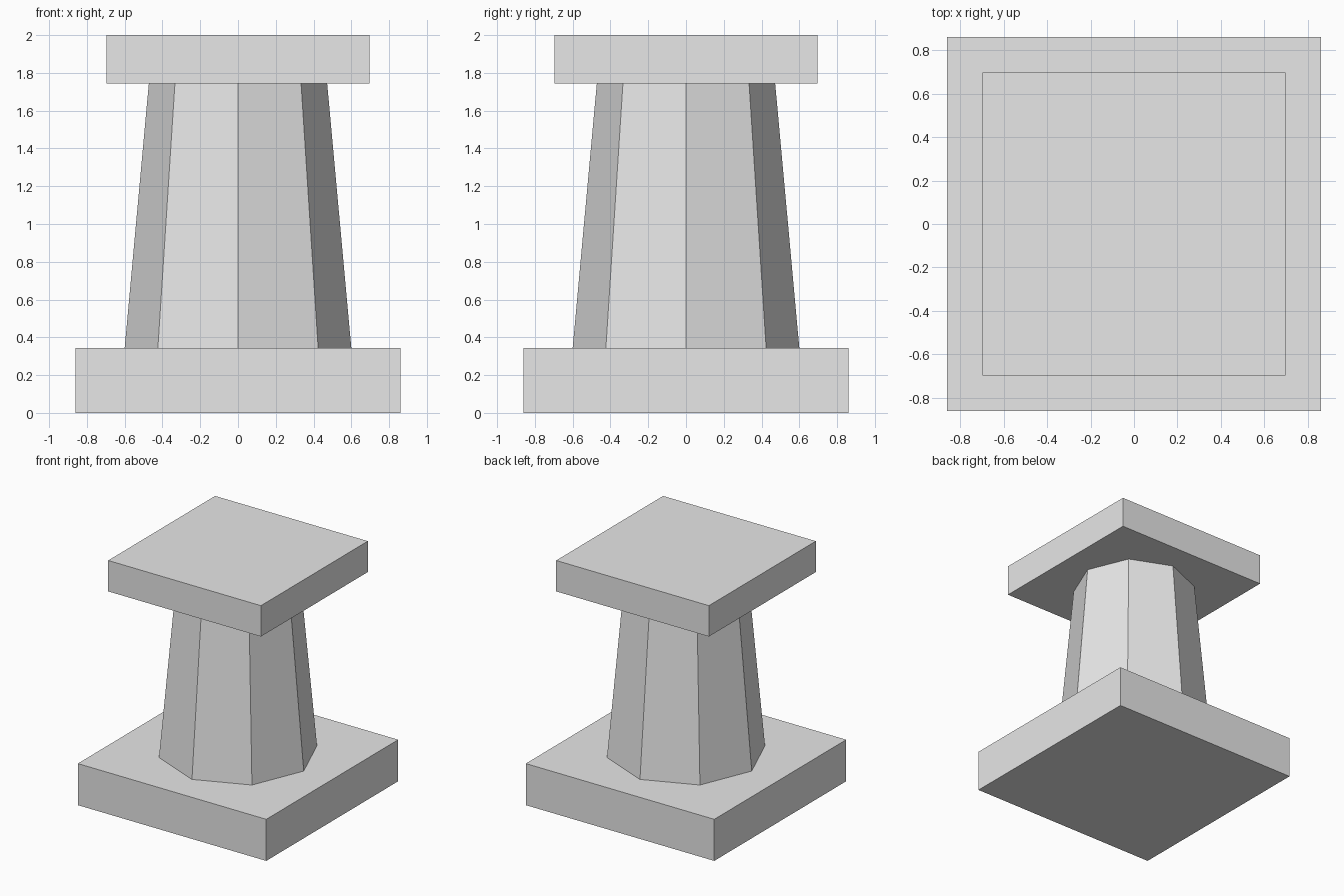
import bpy

default_cube = bpy.data.objects.get("Cube")
if default_cube:
    bpy.data.objects.remove(default_cube, do_unlink=True)

# One plain grey for the whole pedestal
stone = bpy.data.materials.new("light_grey_stone")
stone.use_nodes = True
grey = (0.8, 0.8, 0.8, 1.0)
stone.diffuse_color = grey
stone.node_tree.nodes["Principled BSDF"].inputs["Base Color"].default_value = grey

BASE_TOP, CAP_BOTTOM, CAP_TOP = 0.343, 1.745, 2.0


def finish(name):
    obj = bpy.context.object
    obj.name = obj.data.name = name
    obj.data.materials.clear()
    obj.data.materials.append(stone)


def slab(name, width, bottom, top):
    bpy.ops.mesh.primitive_cube_add(size=1, location=(0, 0, (bottom + top) / 2))
    bpy.context.object.scale = (width, width, top - bottom)
    bpy.ops.object.transform_apply(location=False, rotation=False, scale=True)
    finish(name)


# Square foot and square capital
slab("base_slab", 1.72, 0, BASE_TOP)
slab("top_slab", 1.394, CAP_BOTTOM, CAP_TOP)

# Tapered octagonal shaft, corners on the axes
bpy.ops.mesh.primitive_cone_add(
    vertices=8, radius1=0.6, radius2=0.472, depth=CAP_BOTTOM - BASE_TOP,
    location=(0, 0, (BASE_TOP + CAP_BOTTOM) / 2))
finish("octagonal_shaft")
